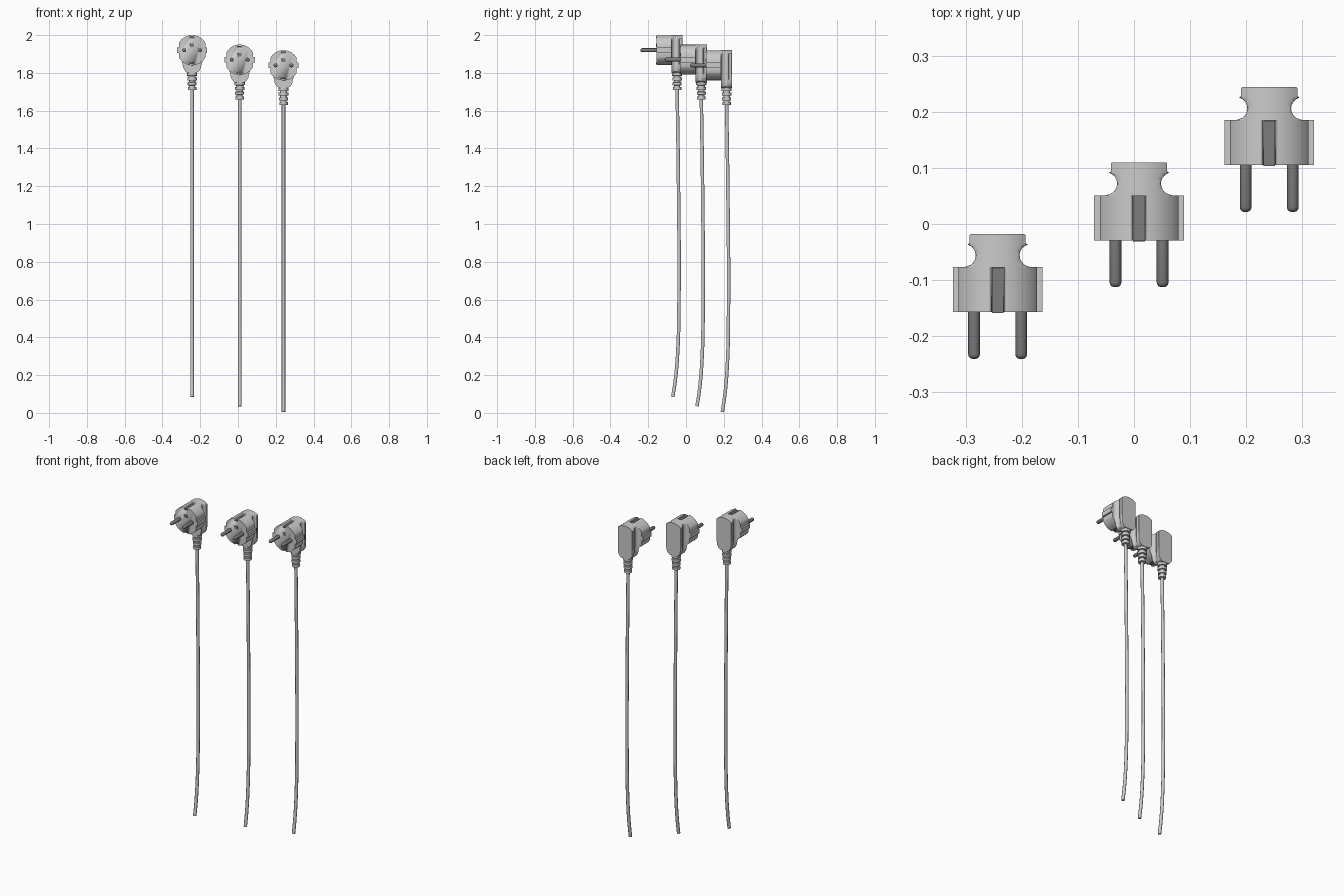
import bpy, bmesh, math
from mathutils import Vector

if "Cube" in bpy.data.objects:
    bpy.data.objects.remove(bpy.data.objects["Cube"], do_unlink=True)


def material(name, g):
    m = bpy.data.materials.new(name)
    m.use_nodes = True
    m.diffuse_color = (g, g, g, 1)
    m.node_tree.nodes["Principled BSDF"].inputs["Base Color"].default_value = (g, g, g, 1)
    return m


PLASTIC = material("light grey plastic", 0.6)
METAL = material("dark grey metal", 0.2)
R = 0.08  # head radius


def add(name, bm, mat, at, angle=35):
    bmesh.ops.recalc_face_normals(bm, faces=bm.faces)
    mesh = bpy.data.meshes.new(name)
    bm.to_mesh(mesh)
    bm.free()
    mesh.materials.append(mat)
    ob = bpy.data.objects.new(name, mesh)
    ob.location = at
    bpy.context.collection.objects.link(ob)
    bpy.ops.object.select_all(action="DESELECT")
    ob.select_set(True)
    bpy.context.view_layer.objects.active = ob
    bpy.ops.object.shade_smooth_by_angle(angle=math.radians(angle))
    return ob


def loft(rings):
    """Closed skin through equally long rings of points, with end caps."""
    bm = bmesh.new()
    loops = [[bm.verts.new(p) for p in ring] for ring in rings]
    for a, b in zip(loops, loops[1:]):
        for i in range(len(a)):
            j = (i + 1) % len(a)
            bm.faces.new((a[i], a[j], b[j], b[i]))
    bm.faces.new(loops[0])
    bm.faces.new(loops[-1])
    return bm


def circle(r, n):
    return [(r * math.cos(2 * math.pi * i / n), r * math.sin(2 * math.pi * i / n)) for i in range(n)]


def lathe(profile, axis, n=20):
    """Turn (radius, distance) pairs around the y or z axis."""
    if axis == "y":
        return loft([[(x, d, z) for x, z in circle(r, n)] for r, d in profile])
    return loft([[(x, y, d) for x, y in circle(r, n)] for r, d in profile])


def box(bm, lo, hi):
    made = bmesh.ops.create_cube(bm, size=1)["verts"]
    for v in made:
        v.co = Vector([lo[k] if v.co[k] < 0 else hi[k] for k in range(3)])


def head_outline():
    """Round head flattened at the sides, with a guide rib on each flat."""
    flat, rib = 0.07, 0.014
    top = math.acos(flat / R)
    arc = [top + (math.pi - 2 * top) * i / 32 for i in range(33)]
    upper = [(R, rib), (flat, rib)] + [(R * math.cos(a), R * math.sin(a)) for a in arc]
    upper += [(-flat, rib), (-R, rib)]
    return upper + [(-x, -z) for x, z in upper]


def grip_outline():
    """Round top running down into a tapered foot."""
    arc = [math.pi * i / 32 for i in range(33)]
    side = [(0.065, -0.04), (0.05, -0.075), (0.046, -0.095), (0.036, -0.112), (0.024, -0.12)]
    return ([(R * math.cos(a), R * math.sin(a)) for a in arc]
            + [(-x, z) for x, z in side] + side[::-1])


def build_plug(at):
    # head with earth slots at top and bottom
    head = add("plug_head", loft([[(x, y, z) for x, z in head_outline()] for y in (-0.04, 0.04)]),
               PLASTIC, at)
    bm = bmesh.new()
    for s in (-1, 1):
        box(bm, (-0.011, -0.06, min(s * 0.068, s * 0.1)), (0.011, 0.039, max(s * 0.068, s * 0.1)))
    cutter = add("slot_cutter", bm, METAL, at)
    cutter.hide_render = True
    cut = head.modifiers.new("slots", "BOOLEAN")
    cut.operation, cut.object, cut.solver = "DIFFERENCE", cutter, "EXACT"
    bpy.context.view_layer.objects.active = head
    head.select_set(True)
    bpy.ops.object.modifier_apply(modifier=cut.name)
    bpy.data.objects.remove(cutter, do_unlink=True)

    # grip: outline clamped to a waisted width along the depth
    widths = [(0.04, 0.06)]
    for i in range(9):
        a = math.radians(-75 + 150 * i / 8)
        widths.append((0.061 + 0.02 * math.sin(a), 0.059 - 0.02 * math.cos(a)))
    widths += [(0.083, 0.05), (0.097, 0.05), (0.099, 0.048)]
    rings = []
    for y, w in widths:
        rings.append([(max(-w, min(w, x)), y, z) for x, z in grip_outline()])
    add("grip", loft(rings), PLASTIC, at)

    # contacts: strips in the slots and the earth socket on the face
    bm = bmesh.new()
    for s in (-1, 1):
        a, b = sorted((s * 0.066, s * 0.073))
        box(bm, (-0.0105, -0.0415, a), (0.0105, 0.039, b))
    add("earth_contacts", bm, METAL, at)
    bm = bmesh.new()
    box(bm, (-0.0105, -0.042, 0.018), (0.0105, -0.038, 0.036))
    add("earth_socket", bm, METAL, at)

    # pins with rounded tips
    for name, x in (("right_pin", -0.042), ("left_pin", 0.042)):
        profile = [(0.0105, -0.035), (0.0105, -0.115), (0.0095, -0.119), (0.007, -0.122), (0.003, -0.1235)]
        add(name, lathe(profile, "y"), METAL, at + Vector((x, 0, 0)), 60)

    # ribbed strain relief
    profile = [(0.028, -0.112)]
    for i in range(4):
        z, r = -0.12 - i * 0.025, 0.027 - 0.0015 * i
        profile += [(r, z), (r, z - 0.015), (r - 0.008, z - 0.016), (r - 0.008, z - 0.024)]
    profile = profile[:-1]
    add("strain_relief", lathe(profile, "z"), PLASTIC, at + Vector((0, 0.07, 0)))

    # hanging cord
    curve = bpy.data.curves.new("cord", "CURVE")
    curve.dimensions, curve.bevel_depth, curve.bevel_resolution = "3D", 0.0095, 3
    curve.use_fill_caps, curve.resolution_u = True, 8
    path = [(0.07, -0.2), (0.077, -0.7), (0.08, -1.3), (0.073, -1.6), (0.06, -1.75), (0.047, -1.835)]
    spline = curve.splines.new("BEZIER")
    spline.bezier_points.add(len(path) - 1)
    for p, (y, z) in zip(spline.bezier_points, path):
        p.co = (0, y, z)
        p.handle_left_type = p.handle_right_type = "AUTO"
    curve.materials.append(PLASTIC)
    cord = bpy.data.objects.new("cord", curve)
    cord.location = at
    bpy.context.collection.objects.link(cord)


# three plugs stepping back and down
for place in ((-0.243, -0.117, 1.92), (0.009, 0.011, 1.87), (0.241, 0.145, 1.84)):
    build_plug(Vector(place))
